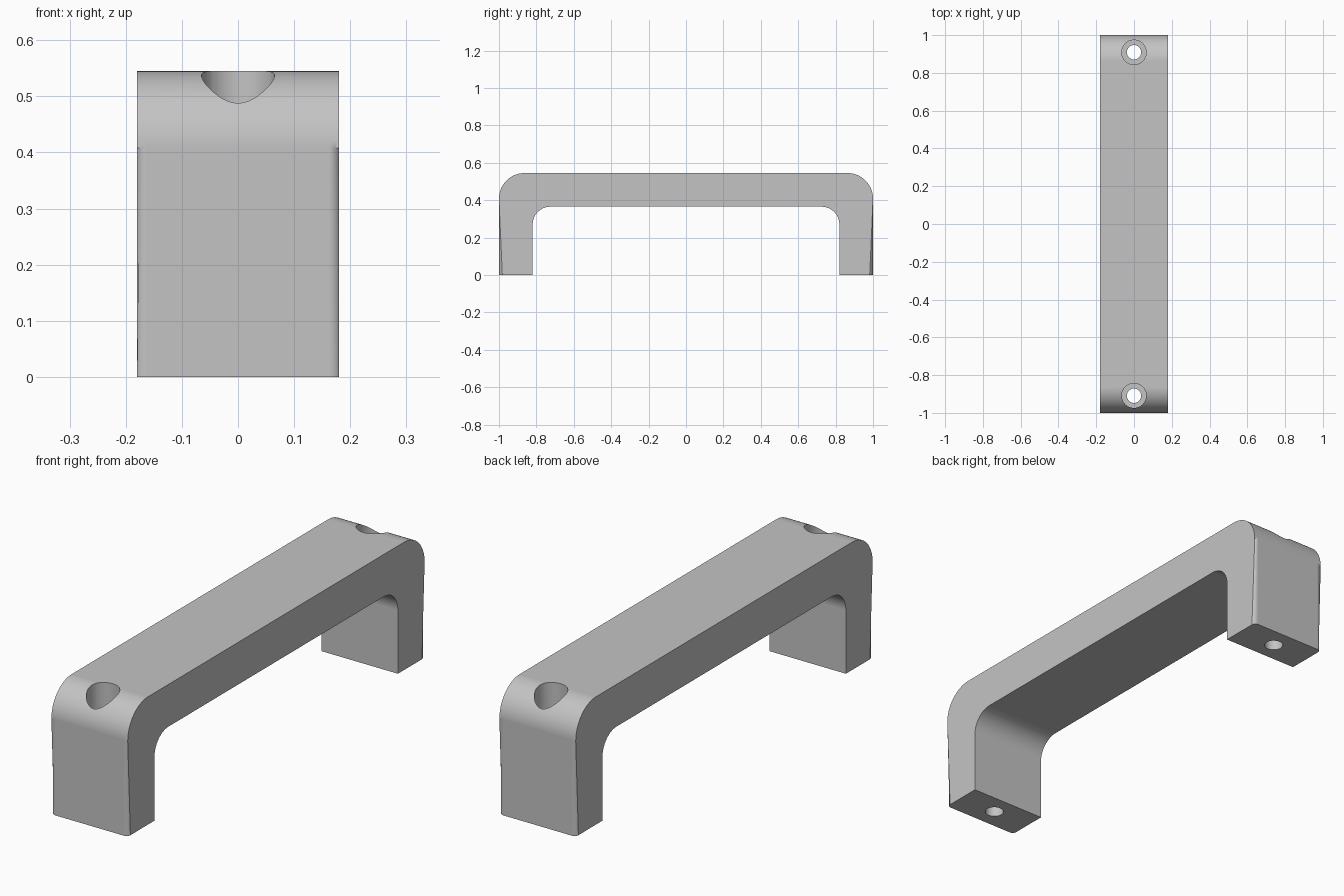
import bpy
import bmesh
from math import sin, cos, pi

WIDTH, HEIGHT, THICK = 0.36, 0.545, 0.18
OUTER_R, INNER_R, EDGE_R = 0.137, 0.095, 0.018
HOLE_Y, HOLE_R, BORE_R, BORE_FLOOR = 0.909, 0.038, 0.065, 0.36

cube = bpy.data.objects.get("Cube")
if cube:
    bpy.data.objects.remove(cube, do_unlink=True)

metal = bpy.data.materials.new("plain grey")
metal.use_nodes = True
grey = (0.55, 0.55, 0.55, 1)
metal.diffuse_color = grey
metal.node_tree.nodes["Principled BSDF"].inputs["Base Color"].default_value = grey


def make_object(name, bm):
    bmesh.ops.recalc_face_normals(bm, faces=bm.faces[:])
    mesh = bpy.data.meshes.new(name)
    bm.to_mesh(mesh)
    bm.free()
    mesh.materials.append(metal)
    obj = bpy.data.objects.new(name, mesh)
    bpy.context.collection.objects.link(obj)
    return obj


def arch(half, top, radius, steps=16):
    """Arch outline in (y, z), from the front foot to the back foot."""
    points = [(-half, 0)]
    for i in range(steps + 1):
        a = pi / 2 * i / steps
        points.append((-half + radius * (1 - cos(a)), top - radius * (1 - sin(a))))
    return points + [(-y, z) for y, z in reversed(points)]


# Handle body: outer arch minus inner arch, extruded across x
outer = arch(1, HEIGHT, OUTER_R)
inner = arch(1 - THICK, HEIGHT - THICK, INNER_R)
bm = bmesh.new()
sides = [[bm.verts.new((x, y, z)) for y, z in outer + inner[::-1]]
         for x in (-WIDTH / 2, WIDTH / 2)]
count = len(sides[0])
for side in sides:
    bm.faces.new(side)
for i in range(count):
    j = (i + 1) % count
    bm.faces.new((sides[0][i], sides[0][j], sides[1][j], sides[1][i]))

# Round only the outer long edges
rims = [bm.edges.get((s[i], s[i + 1])) for s in sides for i in range(len(outer) - 1)]
bmesh.ops.bevel(bm, geom=rims, offset=EDGE_R, segments=5, profile=0.5, affect='EDGES')
handle = make_object("handle", bm)


# Stepped cutters for the counterbored screw holes
def screw_cutter(name, y):
    bm = bmesh.new()
    profile = [(HOLE_R, -0.1), (HOLE_R, BORE_FLOOR), (BORE_R, BORE_FLOOR), (BORE_R, 0.7)]
    n = 48
    rings = [[bm.verts.new((r * cos(2 * pi * k / n), y + r * sin(2 * pi * k / n), z))
              for k in range(n)] for r, z in profile]
    for low, high in zip(rings, rings[1:]):
        for k in range(n):
            m = (k + 1) % n
            bm.faces.new((low[k], low[m], high[m], high[k]))
    bm.faces.new(rings[0])
    bm.faces.new(rings[-1])
    cutter = make_object(name, bm)
    cutter.hide_render = True
    return cutter


bpy.context.view_layer.objects.active = handle
for name, y in (("front_hole_cutter", -HOLE_Y), ("back_hole_cutter", HOLE_Y)):
    cutter = screw_cutter(name, y)
    cut = handle.modifiers.new(name, 'BOOLEAN')
    cut.operation, cut.solver, cut.object = 'DIFFERENCE', 'EXACT', cutter
    bpy.ops.object.modifier_apply(modifier=cut.name)
    bpy.data.objects.remove(cutter, do_unlink=True)

# Smooth curves, crisp edges, even shading on the flats
bpy.ops.object.select_all(action='DESELECT')
handle.select_set(True)
bpy.ops.object.shade_smooth_by_angle(angle=pi / 6)
weighted = handle.modifiers.new("even_normals", 'WEIGHTED_NORMAL')
weighted.keep_sharp = True
